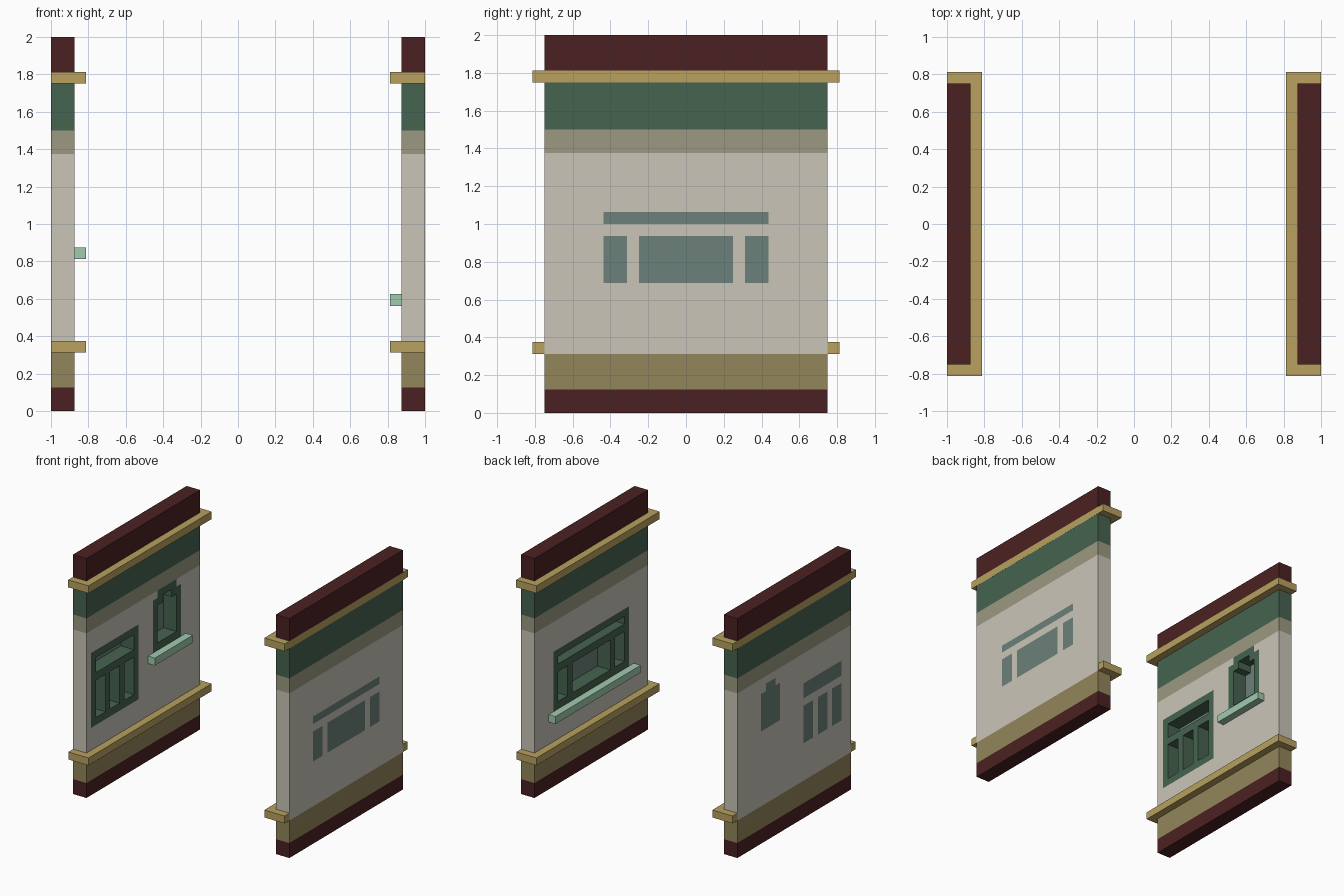
import bpy, bmesh

if "Cube" in bpy.data.objects:
    bpy.data.objects.remove(bpy.data.objects["Cube"])

U = 1 / 16            # the whole model sits on a 1/16 unit grid
INNER = 14            # inner wall face, in grid units from the centre
DEEP, GLASS = 2, 1.92 # wall thickness and depth of the glass


def lin(c):
    c /= 255
    return c / 12.92 if c <= 0.04045 else ((c + 0.055) / 1.055) ** 2.4


COLOURS = {
    "maroon": (75, 33, 34), "olive": (147, 134, 91), "cream": (202, 197, 185),
    "sage": (156, 154, 129), "green": (70, 99, 79), "glass": (108, 129, 123),
    "ochre": (184, 161, 94), "mint": (161, 202, 175),
}
NAMES = list(COLOURS)
MATS = []
for name, rgb in COLOURS.items():
    m = bpy.data.materials.new(name)
    m.diffuse_color = (*[lin(c) for c in rgb], 1)
    m.use_nodes = True
    m.node_tree.nodes["Principled BSDF"].inputs["Base Color"].default_value = m.diffuse_color
    MATS.append(m)

# Painted bands: top height and colour
BANDS = [(2, "maroon"), (5, "olive"), (22, "cream"), (24, "sage"),
         (29, "green"), (32, "maroon")]


def band(z):
    return next(c for top, c in BANDS if z < top)


def inside(rects, y, z):
    return any(a < y < b and c < z < d for a, b, c, d in rects)


def finish(bm, name, mats):
    bmesh.ops.remove_doubles(bm, verts=bm.verts, dist=1e-5)
    bmesh.ops.recalc_face_normals(bm, faces=bm.faces)
    me = bpy.data.meshes.new(name)
    bm.to_mesh(me)
    bm.free()
    for m in mats:
        me.materials.append(m)
    ob = bpy.data.objects.new(name, me)
    bpy.context.collection.objects.link(ob)
    return ob


def box(name, colour, side, x0, x1, y0, y1, z0, z1):
    bm = bmesh.new()
    bmesh.ops.create_cube(bm, size=1)
    for v in bm.verts:
        v.co = (side * U * (x0 if v.co.x < 0 else x1),
                U * (y0 if v.co.y < 0 else y1),
                U * (z0 if v.co.z < 0 else z1))
    return finish(bm, name, [MATS[NAMES.index(colour)]])


def wall(name, side, frames, panes):
    """Slab with flush window frames inside and panes recessed to the outer face."""
    rects = frames + panes
    ys = sorted({-12, 12} | {v for r in rects for v in r[:2]})
    zs = sorted({0} | {b[0] for b in BANDS} | {v for r in rects for v in r[2:]})
    bm = bmesh.new()

    def quad(pts, colour):
        f = bm.faces.new([bm.verts.new((side * (INNER + d) * U, y * U, z * U))
                          for d, y, z in pts])
        f.material_index = NAMES.index(colour)

    def depth(i, j):
        if not (0 <= i < len(ys) - 1 and 0 <= j < len(zs) - 1):
            return DEEP
        y, z = (ys[i] + ys[i + 1]) / 2, (zs[j] + zs[j + 1]) / 2
        return GLASS if inside(panes, y, z) else 0

    for i in range(len(ys) - 1):
        for j in range(len(zs) - 1):
            y0, y1, z0, z1 = ys[i], ys[i + 1], zs[j], zs[j + 1]
            ym, zm = (y0 + y1) / 2, (z0 + z1) / 2
            d = depth(i, j)
            outer = "glass" if d else band(zm)
            front = outer if d or not inside(frames, ym, zm) else "green"
            for dd, col in ((d, front), (DEEP, outer)):
                quad([(dd, y0, z0), (dd, y1, z0), (dd, y1, z1), (dd, y0, z1)], col)
            # wall ends and window reveals
            for di, dj, a, b in ((-1, 0, (y0, z0), (y0, z1)), (1, 0, (y1, z0), (y1, z1)),
                                 (0, -1, (y0, z0), (y1, z0)), (0, 1, (y0, z1), (y1, z1))):
                e = depth(i + di, j + dj)
                if e > d:
                    quad([(d, *a), (d, *b), (e, *b), (e, *a)],
                         "green" if e == GLASS else band(zm))
    return finish(bm, name, MATS)


# Left wall: three-light window with transom, and stepped-arch window
wall("left_wall", -1,
     [(-11, -1, 9, 19), (2, 8, 14, 21), (3, 7, 21, 22)],
     [(-10 + 3 * k, -8 + 3 * k, 10, 15) for k in range(3)]
     + [(-10, -2, 16, 18), (3, 7, 15, 20), (4, 6, 20, 21)])
# Right wall: wide window with transom
wall("right_wall", 1, [(-8, 8, 10, 18)],
     [(-7, -5, 11, 15), (-4, 4, 11, 15), (5, 7, 11, 15), (-7, 7, 16, 17)])

# Trim wrapped round each wall, nearly flush with its outer face
for side, label in ((-1, "left"), (1, "right")):
    box(label + "_lower_trim", "ochre", side, 13, 15.99, -13, 13, 5, 6)
    box(label + "_upper_trim", "ochre", side, 13, 16.01, -13, 13, 28, 29)

# Window sills
box("left_sill", "mint", -1, 13, 14, 1, 9, 13, 14)
box("right_sill", "mint", 1, 13, 14, -9, 9, 9, 10)
